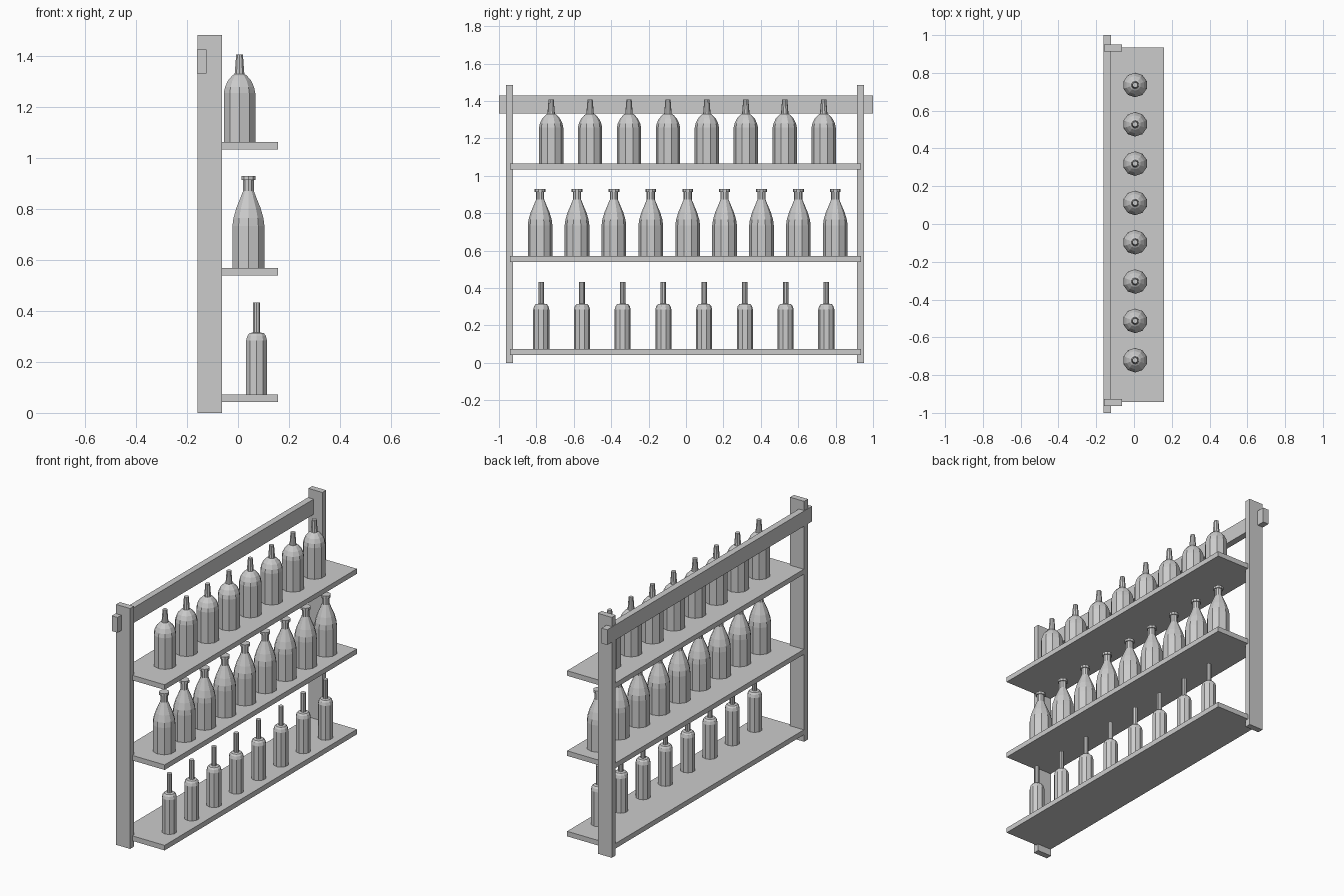
import bpy, bmesh, math

if "Cube" in bpy.data.objects:
    bpy.data.objects.remove(bpy.data.objects["Cube"])


def box(name, x, y, z):
    """Box from (min, max) ranges on each axis."""
    bm = bmesh.new()
    bmesh.ops.create_cube(bm, size=1)
    for v in bm.verts:
        v.co = [r[0] if c < 0 else r[1] for c, r in zip(v.co, (x, y, z))]
    me = bpy.data.meshes.new(name)
    bm.to_mesh(me)
    bm.free()
    ob = bpy.data.objects.new(name, me)
    bpy.context.collection.objects.link(ob)


def lathe(name, profile, sides=10):
    """Closed flat-faced turned mesh, corners on the y axis."""
    bm = bmesh.new()
    rings = []
    for r, z in profile:
        rings.append([bm.verts.new((r * math.sin(2 * math.pi * i / sides),
                                    r * math.cos(2 * math.pi * i / sides), z))
                      for i in range(sides)])
    for a, b in zip(rings, rings[1:]):
        for i in range(sides):
            j = (i + 1) % sides
            bm.faces.new((a[i], a[j], b[j], b[i]))
    bm.faces.new(rings[0])
    bm.faces.new(rings[-1])
    bmesh.ops.recalc_face_normals(bm, faces=bm.faces)
    me = bpy.data.meshes.new(name)
    bm.to_mesh(me)
    bm.free()
    return me


def row(name, profile, count, x, y0, y1, z):
    """Evenly spaced bottles sharing one mesh."""
    me = lathe(name, profile)
    for i in range(count):
        ob = bpy.data.objects.new(f"{name}_{i + 1}", me)
        ob.location = (x, y0 + (y1 - y0) * i / (count - 1), z)
        bpy.context.collection.objects.link(ob)


# Upright posts
box("post_front", (-0.159, -0.063), (-0.963, -0.926), (0, 1.485))
box("post_back", (-0.159, -0.063), (0.914, 0.951), (0, 1.485))

# Top rail, let into the posts
box("top_rail", (-0.162, -0.123), (-1, 1), (1.334, 1.428))

# Shelves
tops = {"bottom": 0.073, "middle": 0.570, "top": 1.065}
for level, z in tops.items():
    box(f"{level}_shelf", (-0.157, 0.158), (-0.942, 0.935), (z - 0.031, z))

# Small long-necked bottles
row("slim_bottle",
    [(0.043, 0), (0.043, 0.212), (0.038, 0.230), (0.030, 0.240),
     (0.015, 0.243), (0.015, 0.360)],
    8, 0.073, -0.774, 0.750, tops["bottom"])

# Sloped bottles with a lip
row("lipped_bottle",
    [(0.066, 0), (0.066, 0.165), (0.062, 0.195), (0.050, 0.235),
     (0.033, 0.275), (0.022, 0.302), (0.022, 0.344), (0.029, 0.344),
     (0.029, 0.360)],
    9, 0.041, -0.780, 0.798, tops["middle"])

# Round-shouldered bottles with tapered pourers
row("pourer_bottle",
    [(0.065, 0), (0.065, 0.192), (0.060, 0.215), (0.048, 0.240),
     (0.030, 0.260), (0.020, 0.266), (0.014, 0.342)],
    8, 0.006, -0.721, 0.736, tops["top"])
